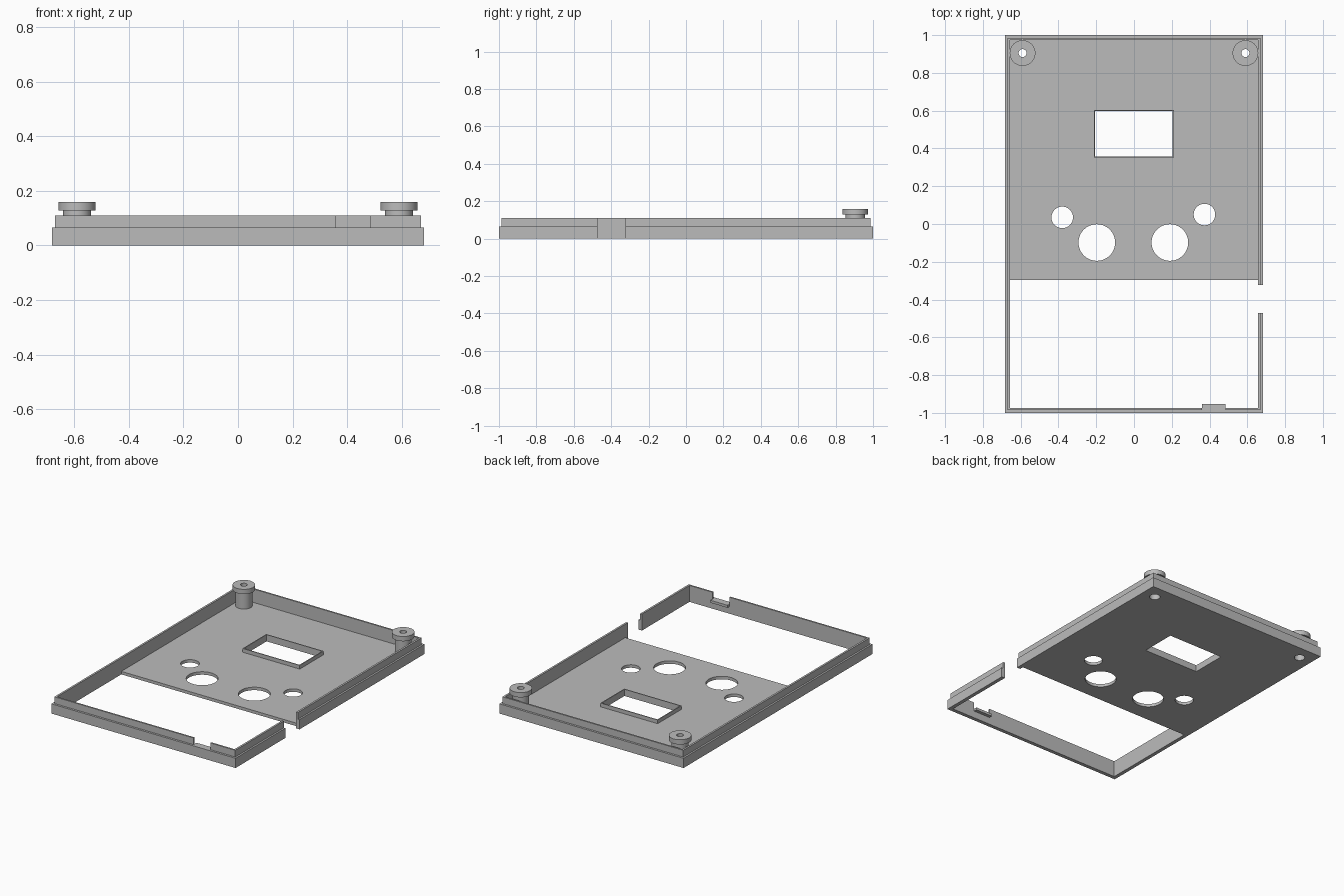
import bpy, bmesh, math
from mathutils import Matrix

cube = bpy.data.objects.get("Cube")
if cube:
    bpy.data.objects.remove(cube, do_unlink=True)

grey = bpy.data.materials.new("light grey plastic")
grey.use_nodes = True
COLOUR = (0.5, 0.5, 0.5, 1)
grey.diffuse_color = COLOUR
grey.node_tree.nodes["Principled BSDF"].inputs["Base Color"].default_value = COLOUR


def finish(name, bm):
    bmesh.ops.recalc_face_normals(bm, faces=bm.faces)
    mesh = bpy.data.meshes.new(name)
    bm.to_mesh(mesh)
    bm.free()
    mesh.materials.append(grey)
    obj = bpy.data.objects.new(name, mesh)
    bpy.context.collection.objects.link(obj)
    return obj


def box(name, x0, x1, y0, y1, z0, z1):
    bm = bmesh.new()
    place = Matrix.Translation(((x0 + x1) / 2, (y0 + y1) / 2, (z0 + z1) / 2))
    bmesh.ops.create_cube(bm, size=1, matrix=place @ Matrix.Diagonal((x1 - x0, y1 - y0, z1 - z0, 1)))
    return finish(name, bm)


def cylinder(name, x, y, r):
    bm = bmesh.new()
    bmesh.ops.create_cone(bm, cap_ends=True, segments=48, radius1=r, radius2=r,
                          depth=0.4, matrix=Matrix.Translation((x, y, 0)))
    return finish(name, bm)


def lathe(name, profile, x, y, steps=48):
    """Spin a closed (radius, height) outline around a vertical axis."""
    bm = bmesh.new()
    rings = []
    for i in range(steps):
        a = math.tau * i / steps
        rings.append([bm.verts.new((x + r * math.cos(a), y + r * math.sin(a), z)) for r, z in profile])
    n = len(profile)
    for i in range(steps):
        here, there = rings[i], rings[(i + 1) % steps]
        for j in range(n):
            k = (j + 1) % n
            bm.faces.new((here[j], there[j], there[k], here[k]))
    return finish(name, bm)


def cut(obj, cutters):
    """Subtract the cutters, bake the result and remove the cutters."""
    for c in cutters:
        mod = obj.modifiers.new("cut", 'BOOLEAN')
        mod.operation, mod.solver, mod.object = 'DIFFERENCE', 'EXACT', c
    graph = bpy.context.evaluated_depsgraph_get()
    baked = bpy.data.meshes.new_from_object(obj.evaluated_get(graph))
    obj.modifiers.clear()
    obj.data = baked
    for c in cutters:
        bpy.data.objects.remove(c, do_unlink=True)


def smooth(obj):
    bpy.ops.object.select_all(action='DESELECT')
    obj.select_set(True)
    bpy.context.view_layer.objects.active = obj
    bpy.ops.object.shade_smooth_by_angle(angle=math.radians(30))


IN_X, IN_Y = 0.657, 0.975        # inside of the walls
STEP, TOP, FLOOR = 0.065, 0.11, 0.02
POST_X, POST_Y, BORE = 0.59, 0.905, 0.033


def side_gap():
    return box("gap_cutter", 0.6, 0.8, -0.472, -0.323, -0.1, 0.3)


def opening():
    return box("opening_cutter", -IN_X, IN_X, -IN_Y, IN_Y, -0.1, 0.3)


# Lower wall and the narrower lip above it
wall = box("outer_wall", -0.682, 0.682, -1, 1, 0, STEP)
cut(wall, [opening(), side_gap()])
lip = box("upper_lip", -0.67, 0.67, -0.986, 0.986, STEP, TOP)
notch = box("notch_cutter", 0.36, 0.485, -1.1, -0.9, STEP - 0.02, 0.3)
cut(lip, [opening(), side_gap(), notch])

# Small ledge inside the notch
box("notch_ledge", 0.36, 0.485, -0.98, -0.953, STEP - 0.017, STEP)

# Floor plate with window, round holes and screw holes
WIN = (-0.207, 0.205, 0.358, 0.598)
plate = box("floor_plate", -IN_X, IN_X, -0.296, IN_Y, 0, FLOOR)
holes = [(-0.38, 0.035, 0.057), (0.373, 0.05, 0.057),
         (-0.197, -0.098, 0.097), (0.19, -0.098, 0.097)]
holes += [(s * POST_X, POST_Y, BORE) for s in (-1, 1)]
cutters = [cylinder("hole_cutter", *h) for h in holes]
cut(plate, cutters + [box("window_cutter", *WIN, -0.1, 0.3)])
smooth(plate)

# Thin raised rim round the window
T = 0.006
rim = box("window_rim", WIN[0] - T, WIN[1] + T, WIN[2] - T, WIN[3] + T, FLOOR, 0.045)
cut(rim, [box("window_cutter", *WIN, -0.1, 0.3)])

# Flanged screw posts in the back corners
outline = [(BORE, FLOOR), (0.051, FLOOR), (0.051, 0.128), (0.068, 0.128),
           (0.068, 0.16), (0.021, 0.16), (0.021, 0.128), (BORE, 0.128)]
for side, s in (("right", -1), ("left", 1)):
    smooth(lathe(side + "_screw_post", outline, s * POST_X, POST_Y))
